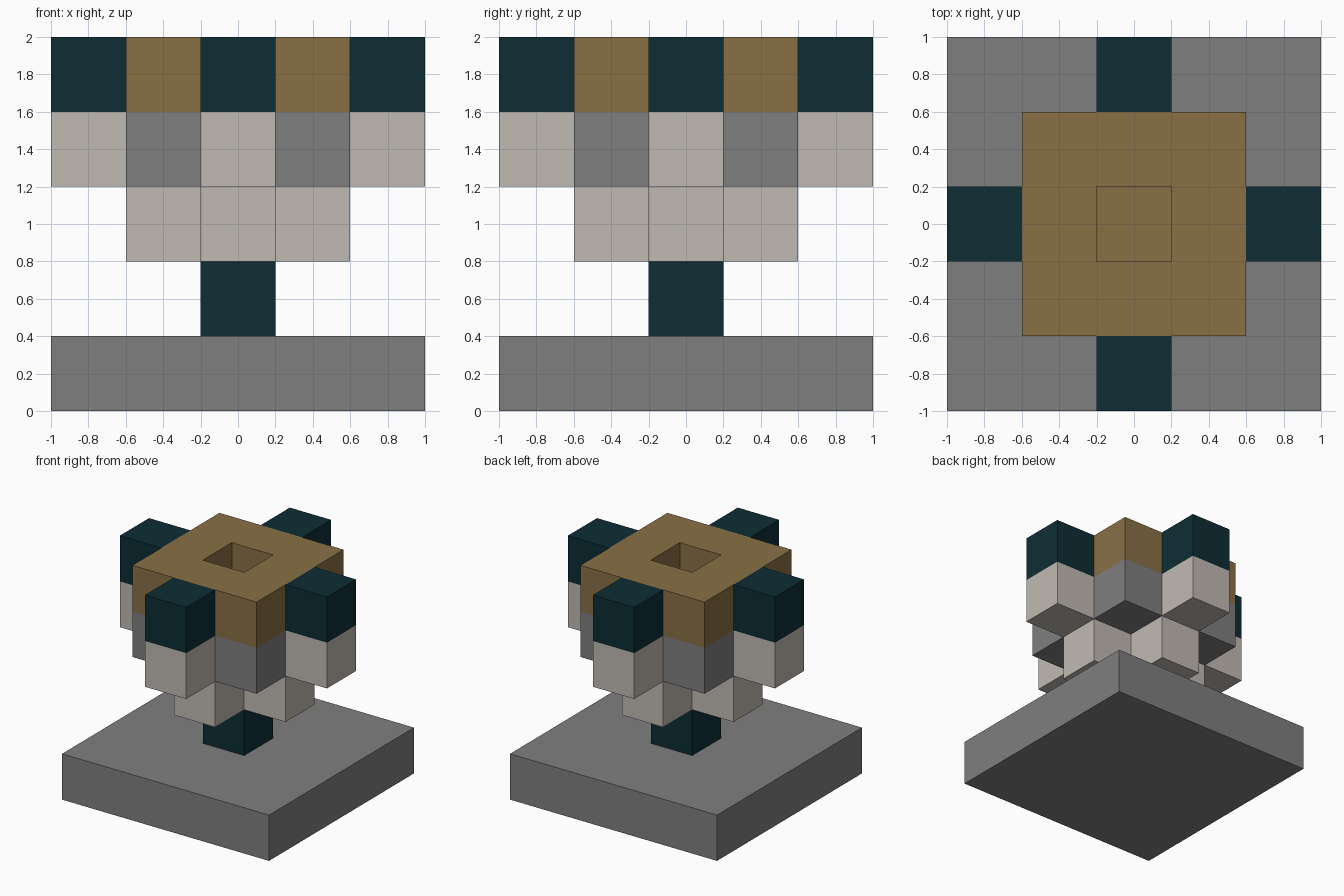
import bpy
import bmesh

cube = bpy.data.objects.get("Cube")
if cube:
    bpy.data.objects.remove(cube, do_unlink=True)

CELL = 0.4


def material(name, rgb):
    mat = bpy.data.materials.new(name)
    mat.use_nodes = True
    colour = (*rgb, 1)
    mat.diffuse_color = colour
    mat.node_tree.nodes["Principled BSDF"].inputs["Base Color"].default_value = colour
    return mat


grey = material("stone grey", (0.212, 0.212, 0.212))
teal = material("dark teal", (0.004, 0.027, 0.036))
tan = material("tan", (0.25, 0.16, 0.06))
pale = material("pale stone", (0.533, 0.491, 0.451))


def layer(name, cells, level, mat):
    """Lay square cells side by side and thicken them to one cell high."""
    bm = bmesh.new()
    h = CELL / 2
    for i, j in cells:
        x, y = i * CELL, j * CELL
        corners = ((x - h, y - h), (x + h, y - h), (x + h, y + h), (x - h, y + h))
        bm.faces.new([bm.verts.new((a, b, 0)) for a, b in corners])
    bmesh.ops.remove_doubles(bm, verts=bm.verts, dist=0.001)
    mesh = bpy.data.meshes.new(name)
    bm.to_mesh(mesh)
    bm.free()
    mesh.materials.append(mat)
    obj = bpy.data.objects.new(name, mesh)
    obj.location.z = level * CELL
    bpy.context.collection.objects.link(obj)
    solid = obj.modifiers.new("Thickness", "SOLIDIFY")
    solid.thickness = CELL
    solid.offset = 1
    return obj


def square(radius):
    span = range(-radius, radius + 1)
    return [(i, j) for i in span for j in span]


centre = [(0, 0)]
ring = [c for c in square(1) if c != (0, 0)]
sides = [(i, j) for i, j in ring if i * j == 0]
arms = [(2 * i, 2 * j) for i, j in sides]

# Base slab and stem
layer("base", square(2), 0, grey)
layer("stem", centre, 1, teal)

# Cross-shaped underside of the head
layer("lower_cross", centre + sides, 2, pale)

# Middle course, with the floor of the well at its centre
layer("middle_body", ring, 3, grey)
layer("well_floor", centre, 3, tan)

# Top course, open in the middle
layer("top_rim", ring, 4, tan)

# Four two-tone side blocks
for side, cell in zip(("right", "front", "back", "left"), arms):
    layer(side + "_block_lower", [cell], 3, pale)
    layer(side + "_block_upper", [cell], 4, teal)
